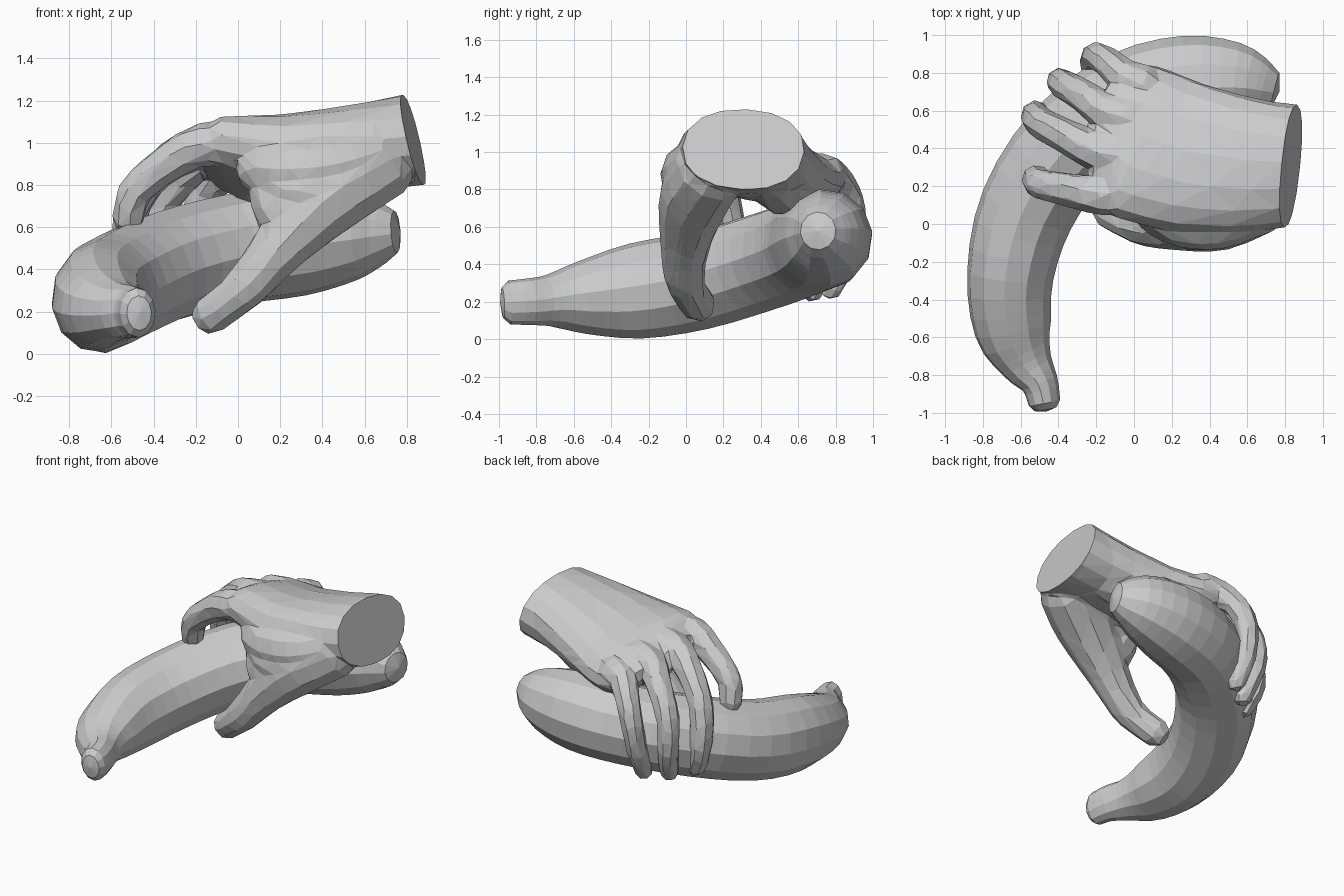
import bpy, bmesh, math
from mathutils import Vector

if "Cube" in bpy.data.objects:
    bpy.data.objects.remove(bpy.data.objects["Cube"])


def spline(pts, steps):
    """Catmull-Rom resampling of tuples (x, y, z, width, height, roll)."""
    out = []
    n = len(pts)
    for i in range(n - 1):
        p0, p1, p2, p3 = (pts[max(0, min(n - 1, i + k))] for k in (-1, 0, 1, 2))
        for s in range(steps):
            t = s / steps
            out.append([0.5 * (2 * b + (c - a) * t + (2 * a - 5 * b + 4 * c - d) * t * t
                               + (3 * b - a - 3 * c + d) * t ** 3)
                        for a, b, c, d in zip(p0, p1, p2, p3)])
    out.append(list(pts[-1]))
    return out


def tube(bm, pts, sides, ref, steps=3, square=1.0, cap=0.6):
    """Closed tube of elliptical rings with rounded ends."""
    full = []
    for p in pts:
        x, y, z, w = p[:4]
        full.append((x, y, z, w, p[4] if len(p) > 4 else w, p[5] if len(p) > 5 else 0))
    rows = spline(full, steps)
    cen = [Vector(r[:3]) for r in rows]
    tan = [(cen[min(i + 1, len(cen) - 1)] - cen[max(i - 1, 0)]).normalized()
           for i in range(len(cen))]
    data = [(c, t, r[3], r[4], r[5]) for c, t, r in zip(cen, tan, rows)]

    def extra(d, sign):
        c, t, w, h, roll = d
        return (c + t * sign * min(w, h) * cap, t, w * 0.7, h * 0.7, roll)
    tips = [data[0][0] - data[0][1] * min(data[0][2:4]) * cap * 1.4,
            data[-1][0] + data[-1][1] * min(data[-1][2:4]) * cap * 1.4]
    data = [extra(data[0], -1)] + data + [extra(data[-1], 1)]
    rings = []
    for c, t, w, h, roll in data:
        side = Vector(ref)
        side = (side - t * side.dot(t)).normalized()
        up = side.cross(t)
        if up.z < 0:
            up = -up
        side, up = (side * math.cos(roll) + up * math.sin(roll),
                    up * math.cos(roll) - side * math.sin(roll))
        ring = []
        for k in range(sides):
            a = 2 * math.pi * k / sides
            ca, sa = math.cos(a), math.sin(a)
            ca = math.copysign(abs(ca) ** square, ca)
            sa = math.copysign(abs(sa) ** square, sa)
            ring.append(bm.verts.new(c + side * w * ca + up * h * sa))
        # keep winding continuous where the up vector was flipped
        if side.cross(up).dot(t) < 0:
            ring = [ring[0]] + ring[:0:-1]
        rings.append(ring)
    for a, b in zip(rings, rings[1:]):
        for k in range(sides):
            j = (k + 1) % sides
            bm.faces.new((a[k], a[j], b[j], b[k]))
    for ring, tip in ((rings[0], tips[0]), (rings[-1], tips[1])):
        v = bm.verts.new(tip)
        for k in range(sides):
            bm.faces.new((ring[k], ring[(k + 1) % sides], v))


def finish(bm, name):
    bmesh.ops.recalc_face_normals(bm, faces=bm.faces)
    me = bpy.data.meshes.new(name)
    bm.to_mesh(me)
    bm.free()
    ob = bpy.data.objects.new(name, me)
    bpy.context.collection.objects.link(ob)
    return ob


def bake(ob):
    """Apply all modifiers."""
    dg = bpy.context.evaluated_depsgraph_get()
    me = bpy.data.meshes.new_from_object(ob.evaluated_get(dg))
    ob.modifiers.clear()
    ob.data = me


# Banana: curved body tapering to a stem
bm = bmesh.new()
tube(bm, [(-0.475, -0.945, 0.195, 0.085, 0.118), (-0.50, -0.84, 0.20, 0.10, 0.125),
          (-0.57, -0.73, 0.205, 0.145, 0.14), (-0.64, -0.56, 0.22, 0.205, 0.195),
          (-0.655, -0.27, 0.257, 0.23, 0.257), (-0.565, 0.08, 0.315, 0.255, 0.265),
          (-0.34, 0.42, 0.415, 0.265, 0.265), (-0.02, 0.65, 0.495, 0.27, 0.265),
          (0.30, 0.735, 0.54, 0.265, 0.265), (0.55, 0.745, 0.565, 0.215, 0.215),
          (0.69, 0.72, 0.575, 0.14, 0.145)],
     12, (0.75, -0.65, 0), steps=3, cap=0.42)
banana = finish(bm, "banana")

# Hand: palm, thumb and fingers blended into one skin
bm = bmesh.new()
# palm and wrist
tube(bm, [(1.02, 0.31, 1.04, 0.325, 0.22, 0), (0.83, 0.31, 1.015, 0.325, 0.22, 0),
          (0.55, 0.315, 0.97, 0.37, 0.205, -0.08), (0.25, 0.36, 0.93, 0.41, 0.19, -0.15),
          (0.0, 0.44, 0.93, 0.43, 0.16, -0.2), (-0.10, 0.46, 0.935, 0.39, 0.12, -0.2)],
     16, (0, 1, -0.06), square=0.9, cap=0.4)
# heel of the palm resting on the banana
tube(bm, [(0.6, 0.45, 0.9, 0.15), (0.35, 0.52, 0.83, 0.17), (0.1, 0.6, 0.82, 0.15)],
     10, (0, 1, 0))
# thumb, with pads filling out its base
tube(bm, [(0.68, 0.14, 0.91, 0.19), (0.45, 0.05, 0.765, 0.195), (0.22, 0.0, 0.53, 0.14),
          (0.06, -0.01, 0.34, 0.11), (-0.04, 0.02, 0.25, 0.098), (-0.135, 0.07, 0.18, 0.096)],
     10, (0, 1, 0))
for pad in ([(0.66, 0.08, 0.95, 0.14), (0.45, 0.03, 0.89, 0.165), (0.25, 0.04, 0.87, 0.165), (0.1, 0.08, 0.88, 0.13)],
            [(0.5, 0.04, 0.82, 0.17), (0.3, 0.03, 0.77, 0.17), (0.16, 0.06, 0.80, 0.13)],
            [(0.4, 0.04, 0.72, 0.17), (0.24, 0.03, 0.66, 0.15), (0.17, 0.06, 0.77, 0.13)]):
    tube(bm, pad, 10, (0, 1, 0))
# fingers: knuckle, middle joint, end joint, tip
fingers = [
    [(0.02, 0.16, 0.98), (-0.16, 0.15, 0.995), (-0.34, 0.18, 0.90), (-0.49, 0.21, 0.765), (-0.52, 0.24, 0.63)],
    [(0.02, 0.37, 0.98), (-0.18, 0.38, 0.98), (-0.37, 0.47, 0.875), (-0.50, 0.54, 0.69), (-0.52, 0.58, 0.45), (-0.46, 0.545, 0.27)],
    [(0.03, 0.56, 0.95), (-0.14, 0.59, 0.94), (-0.27, 0.68, 0.83), (-0.375, 0.74, 0.67), (-0.385, 0.75, 0.45), (-0.34, 0.67, 0.25)],
    [(0.06, 0.74, 0.89), (-0.05, 0.78, 0.87), (-0.14, 0.855, 0.78), (-0.20, 0.89, 0.64), (-0.22, 0.86, 0.44), (-0.21, 0.77, 0.26)],
]
radii = [0.118, 0.108, 0.093, 0.085, 0.078, 0.068]
for path, size in zip(fingers, (1.0, 1.0, 0.95, 0.9)):
    tube(bm, [p + (r * size,) for p, r in zip(path, radii)], 8, (0.6, 0.75, 0.1))
# webs between neighbouring knuckles
for a, b in zip(fingers, fingers[1:]):
    mid = [tuple((p + q) / 2 for p, q in zip(a[i], b[i])) for i in (0, 1)]
    tube(bm, [mid[0] + (0.10,), mid[1] + (0.075,)], 8, (0, 1, 0))
hand = finish(bm, "hand")

# fuse the parts, soften the joins, then reduce to facets
m = hand.modifiers.new("fuse", 'REMESH')
m.mode = 'VOXEL'
m.voxel_size = 0.016
m = hand.modifiers.new("soften", 'SMOOTH')
m.factor = 0.5
m.iterations = 8
bake(hand)
m = hand.modifiers.new("facets", 'DECIMATE')
m.ratio = min(1.0, 1300 / (2 * max(1, len(hand.data.polygons))))
bake(hand)

# cut the wrist flat
bm = bmesh.new()
bm.from_mesh(hand.data)
cut = bmesh.ops.bisect_plane(bm, geom=bm.verts[:] + bm.edges[:] + bm.faces[:],
                             plane_co=(0.83, 0.31, 1.015), plane_no=(1, -0.095, 0.23),
                             clear_outer=True)
rim = [e for e in cut["geom_cut"] if isinstance(e, bmesh.types.BMEdge)]
bmesh.ops.contextual_create(bm, geom=rim)
bmesh.ops.recalc_face_normals(bm, faces=bm.faces)
bm.to_mesh(hand.data)
bm.free()
for ob in (hand, banana):
    for p in ob.data.polygons:
        p.use_smooth = False
